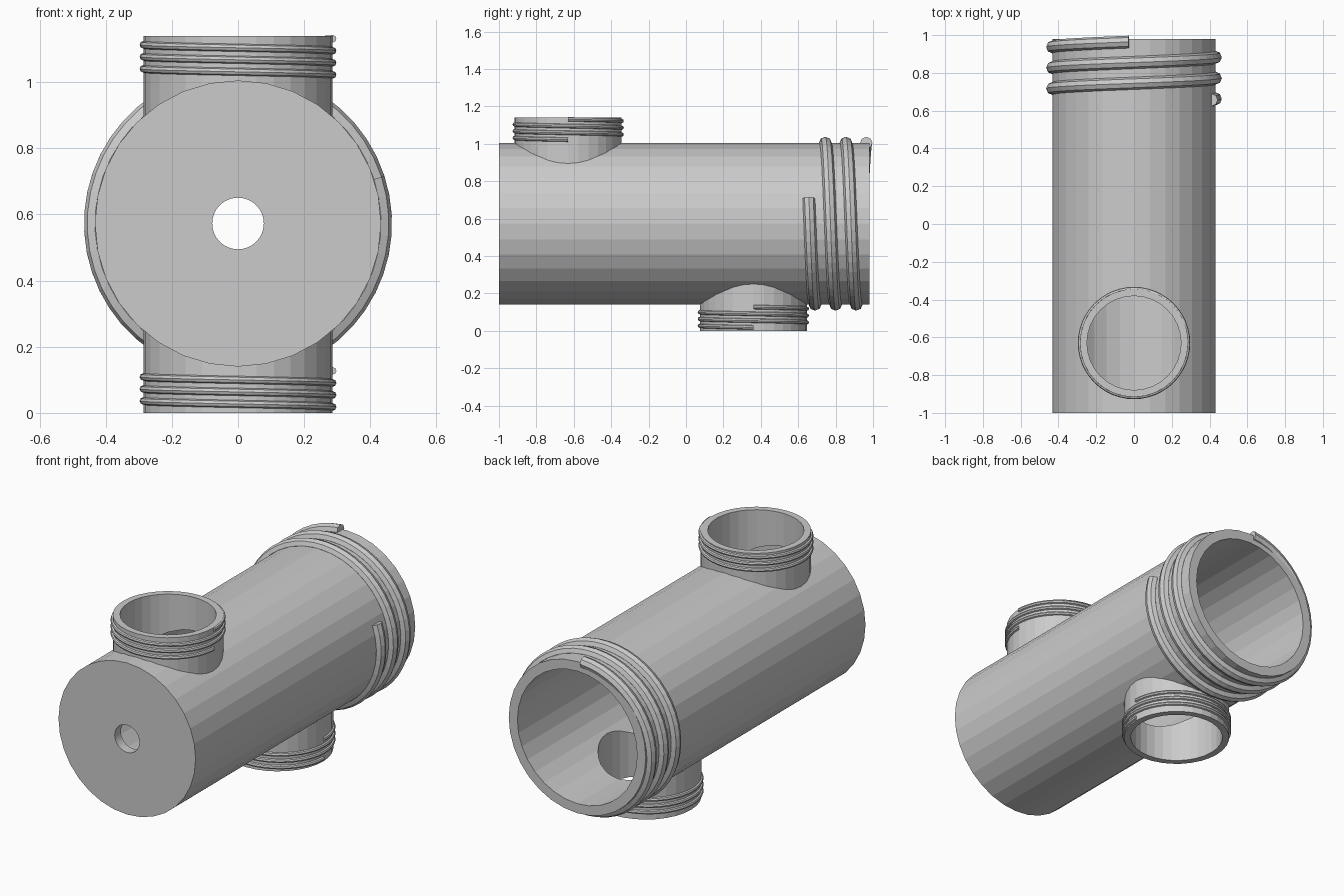
import bpy, bmesh, math
from mathutils import Vector

if "Cube" in bpy.data.objects:
    bpy.data.objects.remove(bpy.data.objects["Cube"])

grey = bpy.data.materials.new("plain grey")
grey.diffuse_color = (0.6, 0.6, 0.6, 1)
grey.use_nodes = True
grey.node_tree.nodes["Principled BSDF"].inputs["Base Color"].default_value = grey.diffuse_color

CZ = 0.5725           # height of the main tube axis
R, BORE = 0.4325, 0.378
PR, PBORE = 0.286, 0.249
TOP_Y, LOW_Y = -0.63, 0.36


def cyl(name, r, a, b, n=32):
    """Solid cylinder between points a and b."""
    a, b = Vector(a), Vector(b)
    bpy.ops.mesh.primitive_cylinder_add(vertices=n, radius=r, depth=(b - a).length,
                                        location=(a + b) / 2)
    o = bpy.context.object
    o.name = name
    if abs(b.y - a.y) > abs(b.z - a.z):
        o.rotation_euler = (math.pi / 2, 0, 0)
    o.data.materials.append(grey)
    return o


def combine(target, tool, op):
    m = target.modifiers.new("cut", 'BOOLEAN')
    m.operation, m.solver, m.object = op, 'EXACT', tool
    bpy.context.view_layer.objects.active = target
    bpy.ops.object.modifier_apply(modifier=m.name)
    bpy.data.objects.remove(tool, do_unlink=True)


def thread(name, point, r, bead, turns, pitch, sides=8, per_turn=48):
    """Helical bead; point(radius, angle, advance) maps to space."""
    bm = bmesh.new()
    steps = round(turns * per_turn)
    rings = []
    for i in range(steps + 1):
        t = i / steps * turns
        ring = []
        for k in range(sides):
            p = 2 * math.pi * k / sides
            ring.append(bm.verts.new(point(r + bead * math.cos(p), -2 * math.pi * t,
                                           t * pitch + bead * math.sin(p))))
        rings.append(ring)
    for a, b in zip(rings, rings[1:]):
        for k in range(sides):
            j = (k + 1) % sides
            bm.faces.new((a[k], a[j], b[j], b[k]))
    bm.faces.new(rings[0])
    bm.faces.new(rings[-1])
    bmesh.ops.recalc_face_normals(bm, faces=bm.faces)
    me = bpy.data.meshes.new(name)
    bm.to_mesh(me)
    bm.free()
    me.materials.append(grey)
    o = bpy.data.objects.new(name, me)
    bpy.context.collection.objects.link(o)


# Outer shell: tube plus the two side ports
body = cyl("tube_body", R, (0, -1, CZ), (0, 0.98, CZ))
combine(body, cyl("top_port", PR, (0, TOP_Y, CZ), (0, TOP_Y, 1.14)), 'UNION')
combine(body, cyl("bottom_port", PR, (0, LOW_Y, 0), (0, LOW_Y, CZ)), 'UNION')

# Hollow interior, port bores and the small hole in the closed end
combine(body, cyl("bore", BORE, (0, -0.945, CZ), (0, 1.1, CZ)), 'DIFFERENCE')
combine(body, cyl("top_bore", PBORE, (0, TOP_Y, CZ), (0, TOP_Y, 1.3)), 'DIFFERENCE')
combine(body, cyl("bottom_bore", PBORE, (0, LOW_Y, -0.2), (0, LOW_Y, CZ)), 'DIFFERENCE')
combine(body, cyl("end_hole", 0.078, (0, -1.1, CZ), (0, -0.8, CZ)), 'DIFFERENCE')

# Screw thread on the open end
start = math.radians(18)
thread("main_thread",
       lambda r, a, d: (r * math.cos(a + start), 0.657 + d, CZ + r * math.sin(a + start)),
       R, 0.033, 2.79, 0.11)

# Screw threads on the ports
for name, y, z in (("top_thread", TOP_Y, 1.022), ("bottom_thread", LOW_Y, 0.018)):
    thread(name,
           lambda r, a, d, y=y, z=z: (r * math.cos(a), y + r * math.sin(a), z + d),
           PR, 0.0115, 3, 0.0363)
